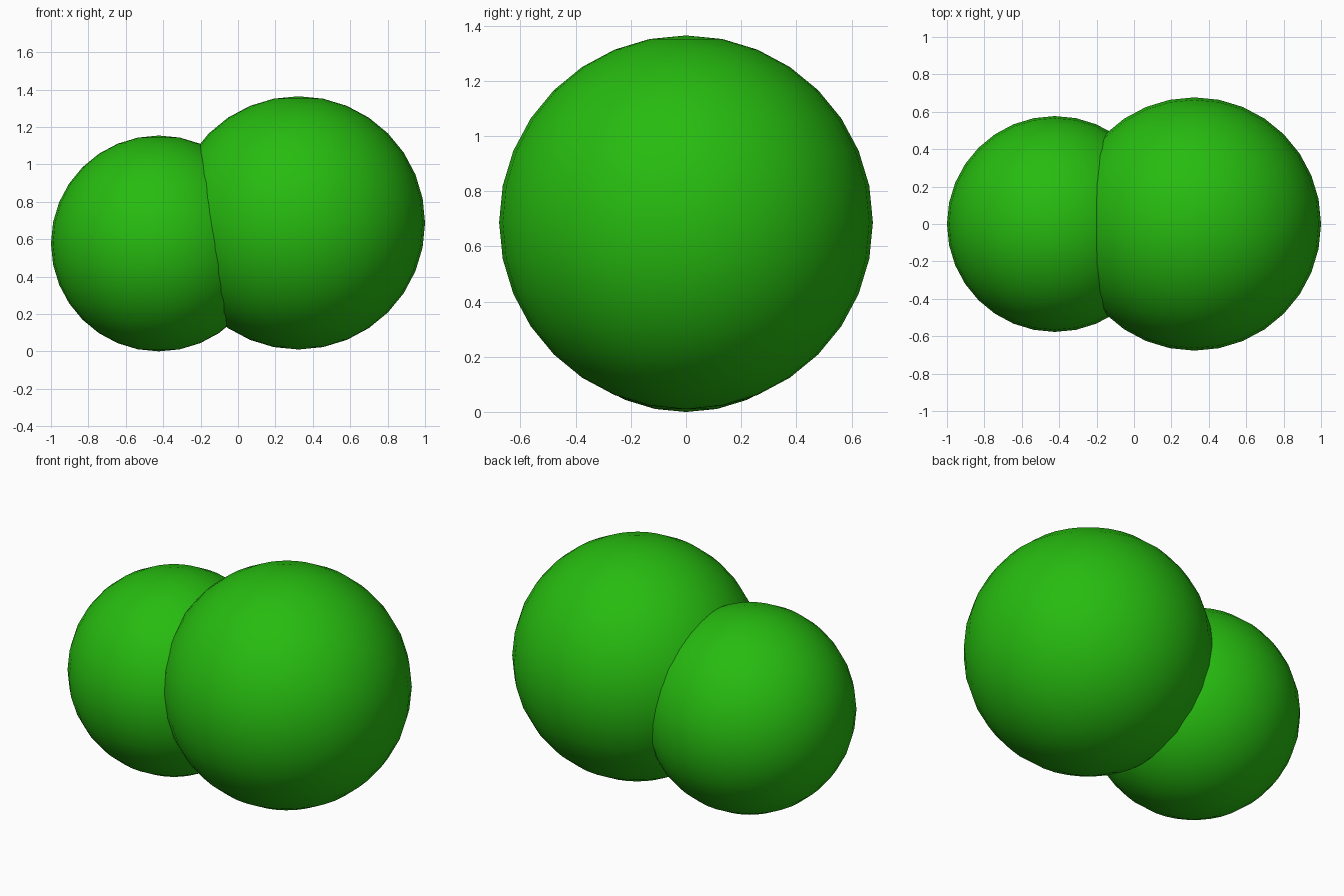
import bpy
import math

cube = bpy.data.objects.get("Cube")
if cube:
    bpy.data.objects.remove(cube, do_unlink=True)

# Single flat green
GREEN = (0.02, 0.5, 0.005, 1.0)
green = bpy.data.materials.new("green")
green.use_nodes = True
green.diffuse_color = GREEN
green.node_tree.nodes["Principled BSDF"].inputs["Base Color"].default_value = GREEN


def ball(name, x, z, radius):
    bpy.ops.mesh.primitive_uv_sphere_add(
        segments=32, ring_count=16, radius=radius, location=(x, 0, z))
    obj = bpy.context.object
    obj.name = name
    obj.data.materials.append(green)
    bpy.ops.object.shade_smooth_by_angle(angle=math.radians(30))


# Two overlapping balls
ball("small_ball", -0.423, 0.577, 0.577)
ball("large_ball", 0.323, 0.687, 0.677)
